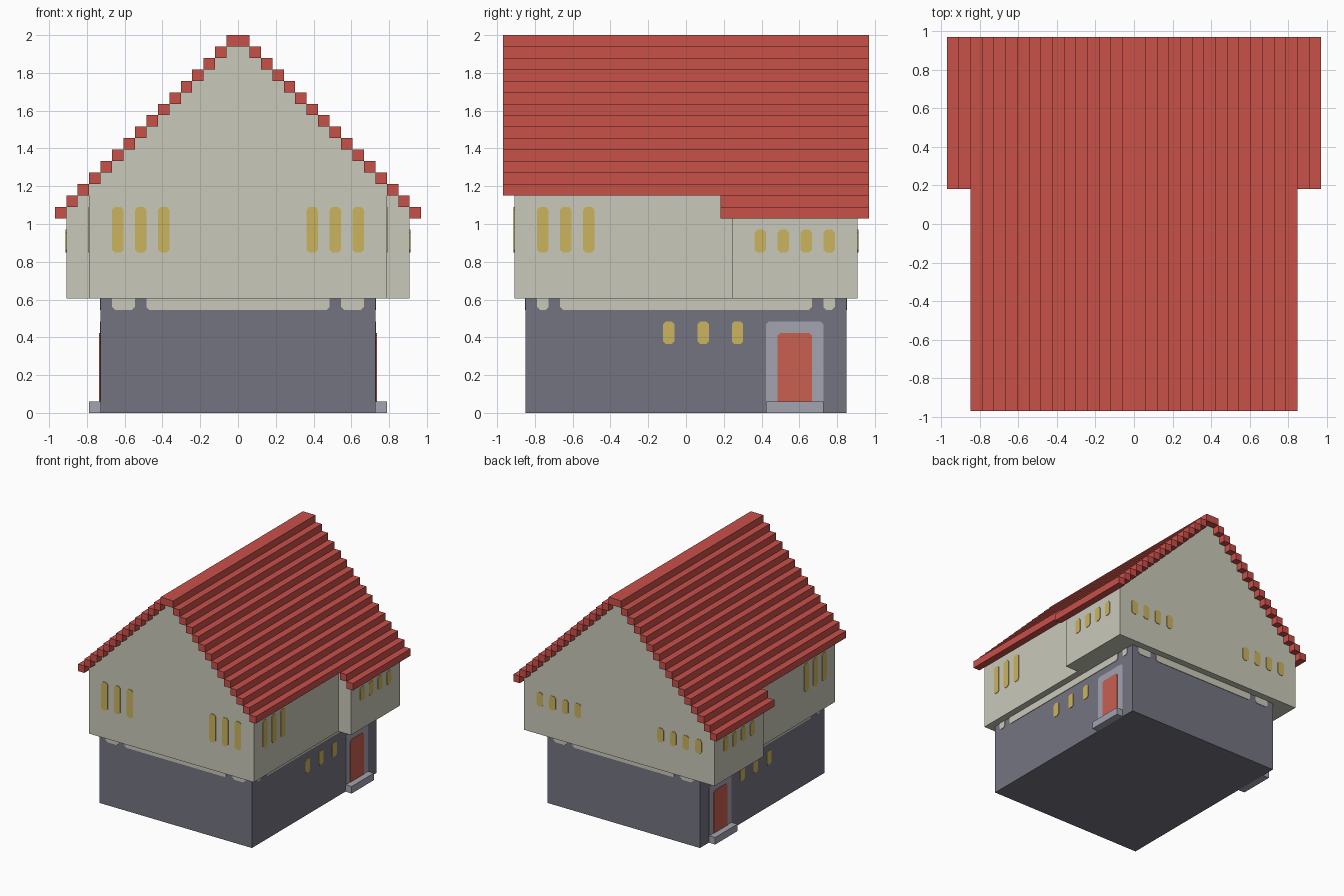
import bpy, bmesh

if "Cube" in bpy.data.objects:
    bpy.data.objects.remove(bpy.data.objects["Cube"])

V = 2 / 33          # the house sits on a block grid, 33 blocks tall
C = 0.25            # corner cut of painted details, in blocks


def material(name, rgb):
    lin = [((c / 255 + 0.055) / 1.055) ** 2.4 for c in rgb]
    m = bpy.data.materials.new(name)
    m.diffuse_color = (*lin, 1)
    m.use_nodes = True
    m.node_tree.nodes["Principled BSDF"].inputs["Base Color"].default_value = m.diffuse_color
    return m


RED = material("roof red", (201, 80, 73))
CREAM = material("plaster cream", (201, 201, 186))
SLATE = material("base slate", (116, 116, 129))
STONE = material("light stone", (163, 163, 177))
YELLOW = material("window yellow", (203, 180, 95))
DOOR = material("door orange red", (200, 96, 80))


def finish(name, bm, mat):
    bmesh.ops.recalc_face_normals(bm, faces=bm.faces)
    bmesh.ops.scale(bm, vec=(V, V, V), verts=bm.verts)
    me = bpy.data.meshes.new(name)
    bm.to_mesh(me)
    bm.free()
    me.materials.append(mat)
    ob = bpy.data.objects.new(name, me)
    bpy.context.collection.objects.link(ob)
    return ob


def prism(bm, points, shift):
    """Extrude a closed outline of 3D points by a vector."""
    face = bm.faces.new([bm.verts.new(p) for p in points])
    out = bmesh.ops.extrude_face_region(bm, geom=[face], use_keep_orig=True)
    new = [g for g in out["geom"] if isinstance(g, bmesh.types.BMVert)]
    bmesh.ops.translate(bm, vec=shift, verts=new)


def box(bm, x0, x1, y0, y1, z0, z1):
    pts = [(x0, y0, z0), (x1, y0, z0), (x1, y0, z1), (x0, y0, z1)]
    prism(bm, pts, (0, y1 - y0, 0))


def plates(name, mat, axis, sign, off, rects, depth=0.07, low=C, top=C):
    """Thin cut-corner plates on a wall; rects are (u0, u1, z0, z1)."""
    bm = bmesh.new()
    for u0, u1, z0, z1 in rects:
        outline = [(u0 + low, z0), (u1 - low, z0)]
        if low:
            outline += [(u1, z0 + low)]
        if top:
            outline += [(u1, z1 - top), (u1 - top, z1), (u0 + top, z1), (u0, z1 - top)]
        else:
            outline += [(u1, z1), (u0, z1)]
        if low:
            outline += [(u0, z0 + low)]
        if axis == "x":
            prism(bm, [(sign * off, u, z) for u, z in outline], (sign * depth, 0, 0))
        else:
            prism(bm, [(u, sign * off, z) for u, z in outline], (0, sign * depth, 0))
    finish(name, bm, mat)


def slots(starts, z0, z1):
    return [(u, u + 1, z0, z1) for u in starts]


# Ground floor
bm = bmesh.new()
box(bm, -12, 12, -14, 14, 0, 10)
finish("ground_floor", bm, SLATE)

# Upper storey with stepped gable
half = []
for k in range(12, -1, -1):
    half += [(k + 1, 32 - k), (k, 32 - k)]
outline = [(13, 10)] + half + [(-x, z) for x, z in reversed(half[:-1])] + [(-13, 10)]
bm = bmesh.new()
prism(bm, [(x, -15, z) for x, z in outline], (0, 30, 0))
finish("upper_storey", bm, CREAM)

# Rear side bays
for side, s in (("right", 1), ("left", -1)):
    bm = bmesh.new()
    bay = [(13, 10), (15, 10), (15, 18), (14, 18), (14, 19), (13, 19)]
    prism(bm, [(s * x, 4, z) for x, z in bay], (0, 11, 0))
    finish("rear_bay_" + side, bm, CREAM)

# Roof courses: one step out and down each; the lowest two cover only the bays
bm = bmesh.new()
box(bm, -1, 1, -16, 16, 32, 33)
for k in range(1, 16):
    y0 = -16 if k < 14 else 3
    for s in (1, -1):
        a, b = sorted((s * k, s * (k + 1)))
        box(bm, a, b, y0, 16, 32 - k, 33 - k)
finish("roof", bm, RED)

# Details of both long sides
for side, s in (("right", 1), ("left", -1)):
    bm = bmesh.new()
    a, b = sorted((s * 12, s * 13))
    box(bm, a, b, 7, 12, 0, 1)
    finish("doorstep_" + side, bm, STONE)
    plates("door_frame_" + side, STONE, "x", s, 12, [(7, 12, 0, 8)], low=0)
    plates("door_" + side, DOOR, "x", s, 12, [(8, 11, 1, 7)], depth=0.13, low=0)
    plates("low_windows_" + side, YELLOW, "x", s, 12, slots((-2, 1, 4), 6, 8))
    plates("tall_windows_" + side, YELLOW, "x", s, 13, slots((-13, -11, -9), 14, 18))
    plates("bay_windows_" + side, YELLOW, "x", s, 15, slots((6, 8, 10, 12), 14, 16))
    plates("plaster_edge_" + side, CREAM, "x", s, 12,
           [(-13, -12, 9, 10), (-11, 11, 9, 10), (12, 13, 9, 10)], top=0)

# Details of both gable ends
for end, s in (("front", -1), ("back", 1)):
    plates("plaster_edge_" + end, CREAM, "y", s, 14,
           [(-11, -9, 9, 10), (-8, 8, 9, 10), (9, 11, 9, 10)], top=0)
plates("front_windows", YELLOW, "y", -1, 15, slots((-11, -9, -7, 6, 8, 10), 14, 18))
plates("back_windows", YELLOW, "y", 1, 15,
       slots((-13, -11, -9, -7, 6, 8, 10, 12), 14, 16))
